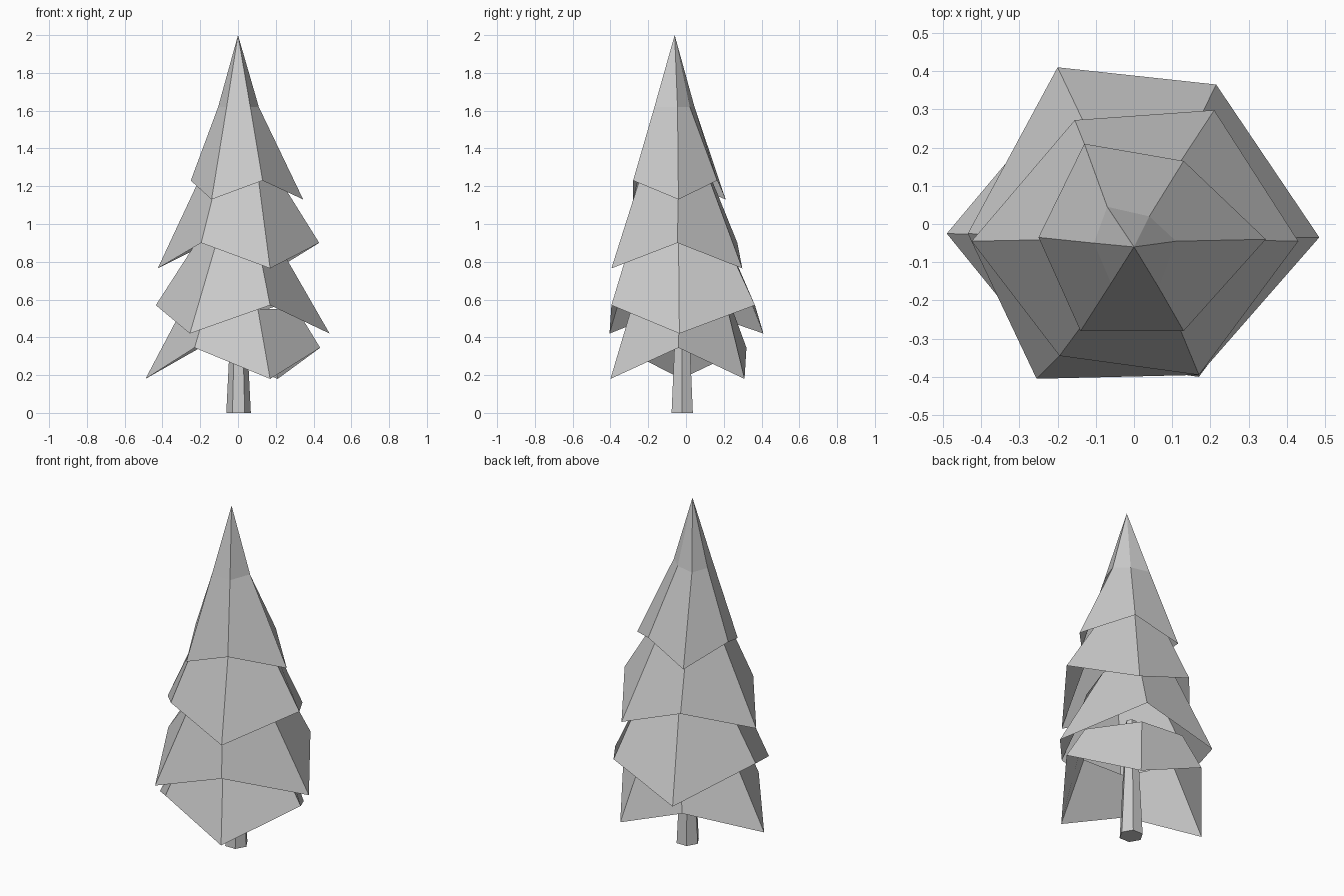
import bpy
import bmesh
from mathutils import Matrix

cube = bpy.data.objects.get("Cube")
if cube:
    bpy.data.objects.remove(cube, do_unlink=True)


def make_material(name, colour):
    mat = bpy.data.materials.new(name)
    mat.use_nodes = True
    mat.diffuse_color = colour
    mat.node_tree.nodes["Principled BSDF"].inputs["Base Color"].default_value = colour
    return mat


GREY = make_material("plain grey", (0.6, 0.6, 0.6, 1))


def add_object(name, bm):
    bmesh.ops.recalc_face_normals(bm, faces=bm.faces)
    mesh = bpy.data.meshes.new(name)
    bm.to_mesh(mesh)
    bm.free()
    mesh.materials.append(GREY)
    obj = bpy.data.objects.new(name, mesh)
    bpy.context.collection.objects.link(obj)
    return obj


def bridge(bm, lower, upper):
    """Join two rings of corners with a band of flat faces."""
    for i in range(len(lower)):
        j = (i + 1) % len(lower)
        bm.faces.new((lower[i], lower[j], upper[j], upper[i]))


def bough_layer(name, rim, heights, upper, upper_z, tip=None):
    """Open skirt with a zigzag rim; corners run left, front, right, back."""
    bm = bmesh.new()
    low = [bm.verts.new((x, y, heights[i % 2])) for i, (x, y) in enumerate(rim)]
    top = [bm.verts.new((x, y, upper_z)) for x, y in upper]
    bridge(bm, low, top)
    if tip:
        peak = bm.verts.new(tip)
        for i in range(len(top)):
            bm.faces.new((top[i], top[(i + 1) % len(top)], peak))
    return add_object(name, bm)


# Trunk: tapered six-sided post
bm = bmesh.new()
bmesh.ops.create_cone(bm, cap_ends=True, segments=6, radius1=0.065, radius2=0.03,
                      depth=0.7, matrix=Matrix.Translation((0.003, -0.02, 0.35))
                      @ Matrix.Rotation(1.5708, 4, "Z"))
add_object("trunk", bm)

# Boughs: each layer's zigzag is turned one corner from the layer below
bough_layer(
    "bottom_boughs",
    [(-.49, -.025), (-.23, -.345), (.17, -.40), (.435, -.04), (.21, .31), (-.2, .32)],
    (0.18, 0.345),
    [(-.295, -.03), (-.17, -.28), (.105, -.29), (.31, -.035), (.13, .22), (-.13, .245)],
    0.55)
bough_layer(
    "lower_boughs",
    [(-.435, -.025), (-.255, -.405), (.17, -.395), (.485, -.035), (.215, .365), (-.2, .41)],
    (0.57, 0.42),
    [(-.19, -.035), (-.10, -.25), (.095, -.28), (.18, -.04), (.13, .19), (-.10, .2)],
    0.95)
bough_layer(
    "upper_boughs",
    [(-.425, -.045), (-.195, -.345), (.17, -.395), (.43, -.045), (.21, .298), (-.155, .272)],
    (0.765, 0.9),
    [(-.175, -.04), (-.095, -.21), (.10, -.225), (.18, -.04), (.08, .10), (-.09, .11)],
    1.3)
bough_layer(
    "top_boughs",
    [(-.25, -.035), (-.14, -.28), (.13, -.28), (.345, -.04), (.13, .165), (-.13, .21)],
    (1.23, 1.13),
    [(-.105, -.05), (-.06, -.155), (.065, -.167), (.11, -.045), (.04, .02), (-.07, .045)],
    1.62, tip=(0, -.06, 2))
